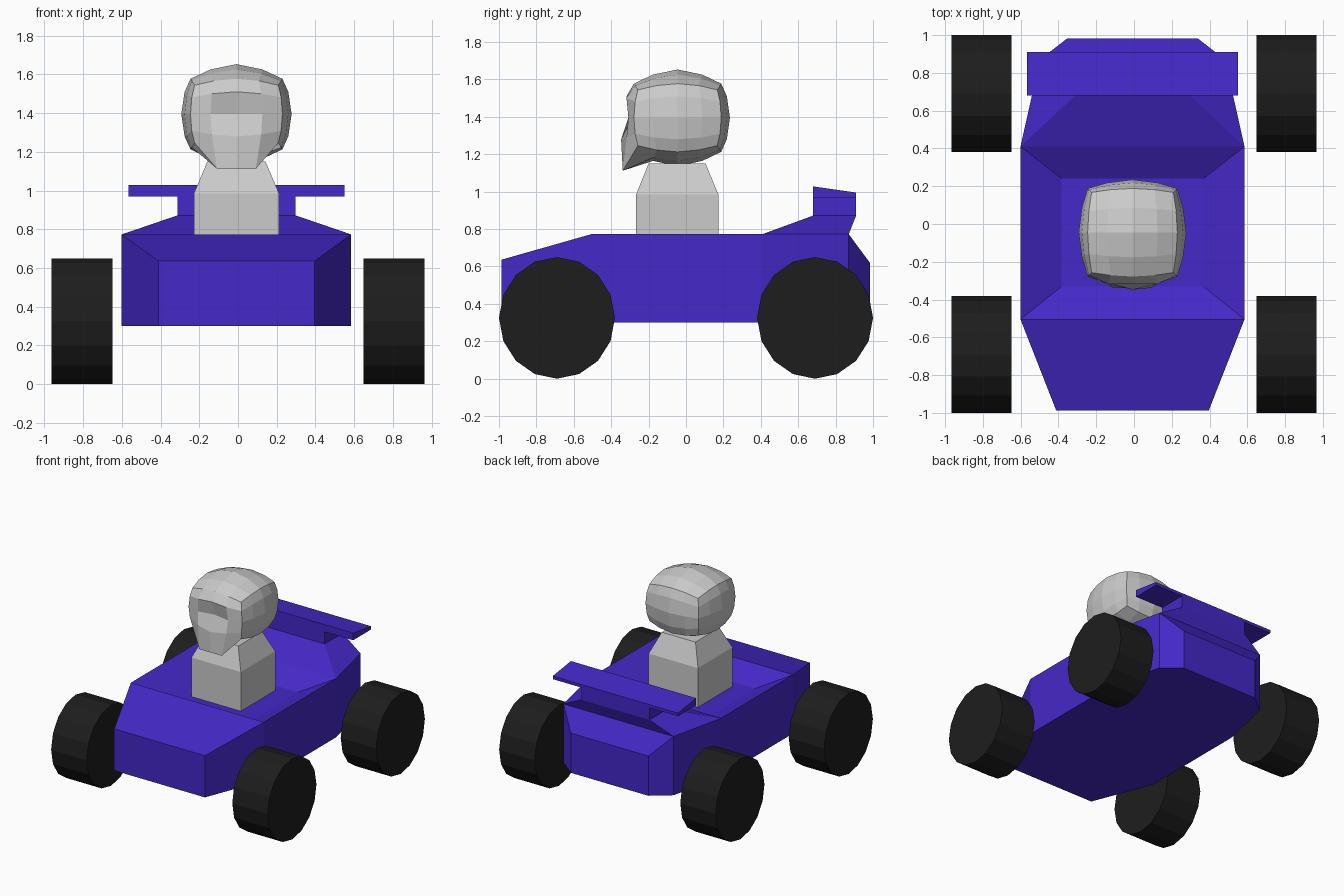
import bpy, bmesh
from mathutils import Vector, Matrix

if "Cube" in bpy.data.objects:
    bpy.data.objects.remove(bpy.data.objects["Cube"])

CX = -0.008  # body centre line


def material(name, rgb):
    m = bpy.data.materials.new(name)
    m.diffuse_color = (*rgb, 1)
    m.use_nodes = True
    m.node_tree.nodes["Principled BSDF"].inputs["Base Color"].default_value = m.diffuse_color
    return m


PURPLE = material("purple_paint", (0.06, 0.021, 0.58))
BLACK = material("black_rubber", (0.0125, 0.0125, 0.0125))


def finish(name, bm, mat=None):
    bmesh.ops.recalc_face_normals(bm, faces=bm.faces)
    me = bpy.data.meshes.new(name)
    bm.to_mesh(me)
    bm.free()
    if mat:
        me.materials.append(mat)
    ob = bpy.data.objects.new(name, me)
    bpy.context.collection.objects.link(ob)
    return ob


def quad_ring(bm, hx, y0, y1, z0, z1=None, hx1=None):
    """Four corners, front edge then back edge, symmetric about CX."""
    z1 = z0 if z1 is None else z1
    hx1 = hx if hx1 is None else hx1
    return [bm.verts.new(p) for p in ((CX - hx, y0, z0), (CX + hx, y0, z0),
                                      (CX + hx1, y1, z1), (CX - hx1, y1, z1))]


def bridge(bm, a, b):
    n = len(a)
    for i in range(n):
        j = (i + 1) % n
        bm.faces.new((a[i], a[j], b[j], b[i]))


def loft(name, rings, mat=None):
    bm = bmesh.new()
    rs = [quad_ring(bm, *r) for r in rings]
    for a, b in zip(rs, rs[1:]):
        bridge(bm, a, b)
    bm.faces.new(rs[0])
    bm.faces.new(rs[-1])
    return finish(name, bm, mat)


# Body shell: half-outline stations (half width, y, top z), mirrored
stations = [(0.404, -0.987, 0.636), (0.593, -0.505, 0.773), (0.593, 0.41, 0.773),
            (0.49, 0.87, 0.773), (0.345, 0.983, 0.62)]
bm = bmesh.new()
cols = {}
for s in (-1, 1):
    cols[s] = [(bm.verts.new((CX + s * x, y, 0.3)), bm.verts.new((CX + s * x, y, z)))
               for x, y, z in stations]
    for a, b in zip(cols[s], cols[s][1:]):
        bm.faces.new((a[0], b[0], b[1], a[1]))
L, R = cols[-1], cols[1]
for i in range(len(stations) - 1):
    bm.faces.new((L[i][0], R[i][0], R[i + 1][0], L[i + 1][0]))
    if i != 1:
        bm.faces.new((L[i][1], R[i][1], R[i + 1][1], L[i + 1][1]))
for i in (0, -1):
    bm.faces.new((L[i][0], R[i][0], R[i][1], L[i][1]))
# Cockpit recess
floor = quad_ring(bm, 0.375, -0.33, 0.24, 0.67)
bridge(bm, [L[1][1], R[1][1], R[2][1], L[2][1]], floor)
bm.faces.new(floor)
finish("body", bm, PURPLE)

# Rear hump with wing support, and the wing
loft("rear_hump", [(0.593, 0.41, 0.87, 0.773, 0.773, 0.49),
                   (0.304, 0.68, 0.91, 0.872),
                   (0.304, 0.68, 0.91, 0.975)], PURPLE)
loft("rear_wing", [(0.558, 0.68, 0.91, 0.97),
                   (0.558, 0.68, 0.91, 1.028, 0.995)], PURPLE)

# Driver torso
loft("driver_torso", [(0.22, -0.267, 0.173, 0.67), (0.22, -0.267, 0.173, 0.985),
                      (0.15, -0.20, 0.105, 1.15)])

# Driver head: partly rounded cube with a sculpted face side
bm = bmesh.new()
bmesh.ops.create_cube(bm, size=2)
bmesh.ops.subdivide_edges(bm, edges=bm.edges[:], cuts=3, use_grid_fill=True)
for v in bm.verts:
    u, d, w = (round(c * 2) / 2 for c in v.co)
    c = v.co.copy()
    n = c.normalized()
    flat = c.lerp(n, 0.57)
    v.co = Vector((CX + 0.285 * flat.x, -0.045 + 0.28 * flat.y, 1.395 + 0.258 * n.z))
    if d == -1 and abs(u) <= 0.5:
        if w == -1:                       # chin
            v.co = Vector((CX + 0.2 * u, -0.338, 1.112))
        elif w == -0.5:                   # nose and cheeks
            v.co.y = -0.347 if u == 0 else -0.318
        elif w == 0 and u == 0:           # brow hollow
            v.co.y = -0.285
        elif w == 0.5:                    # brow ridge
            v.co.y = -0.318
finish("driver_head", bm)

# Wheels
for side, sx in (("left", -1), ("right", 1)):
    for end, y in (("front", -0.69), ("rear", 0.69)):
        bm = bmesh.new()
        bmesh.ops.create_cone(bm, cap_ends=True, segments=16, radius1=1, radius2=1, depth=0.316)
        bmesh.ops.rotate(bm, verts=bm.verts, matrix=Matrix.Rotation(1.5707963, 3, 'Y'))
        bmesh.ops.scale(bm, verts=bm.verts, vec=(1, 0.31, 0.325))
        bmesh.ops.translate(bm, verts=bm.verts, vec=(sx * 0.807, y, 0.325))
        finish(f"{end}_{side}_wheel", bm, BLACK)
